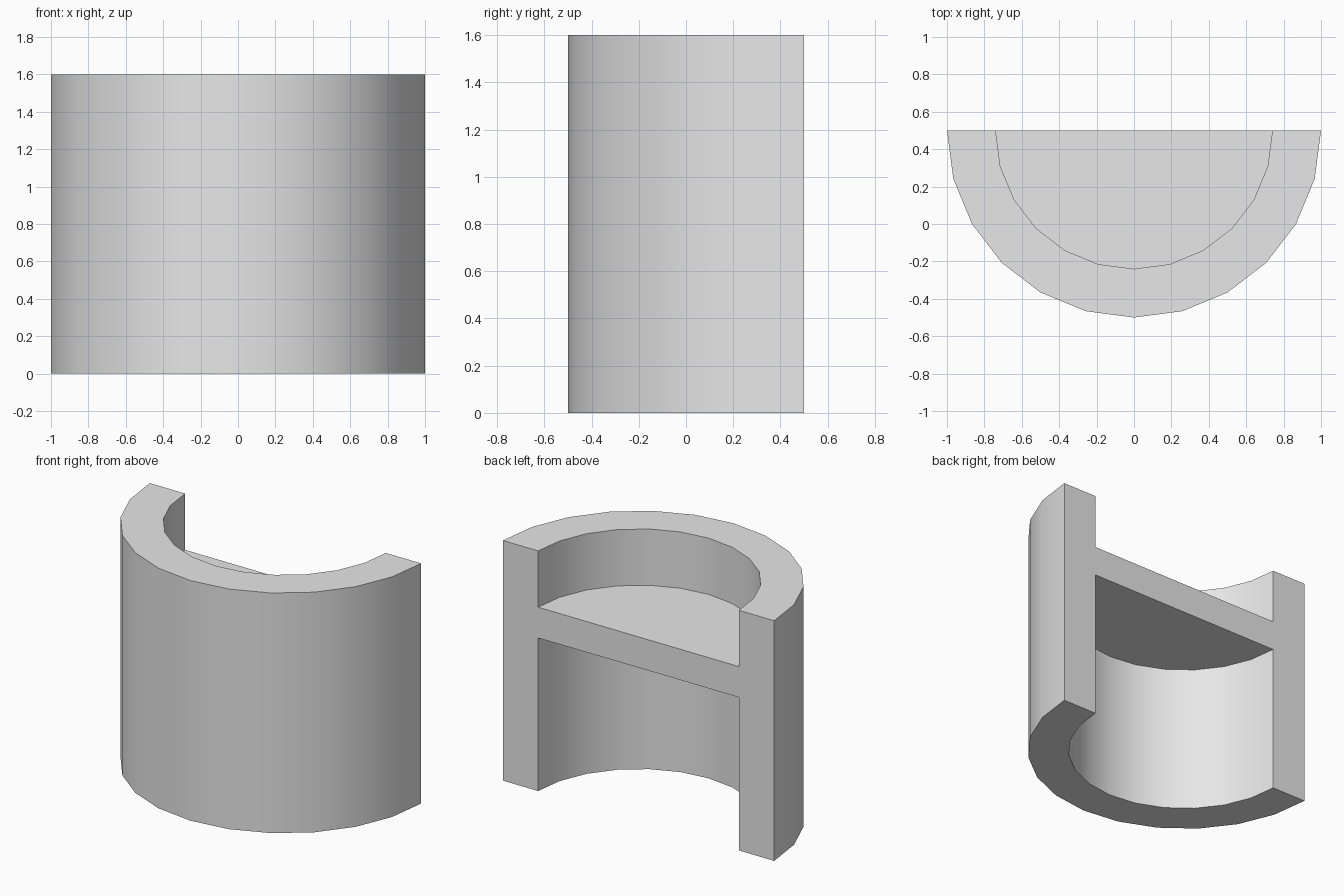
import bpy
import bmesh
from math import cos, sin, pi, radians

cube = bpy.data.objects.get("Cube")
if cube:
    bpy.data.objects.remove(cube, do_unlink=True)

SEGMENTS = 12
OUTER, INNER = 1.0, 0.74
BACK_Y = 0.5
LEVELS = [0.0, 1.02, 1.225, 1.6]   # base, shelf underside, shelf top, rim

grey = bpy.data.materials.new("light_grey")
grey.use_nodes = True
grey.diffuse_color = (0.8, 0.8, 0.8, 1)
grey.node_tree.nodes["Principled BSDF"].inputs["Base Color"].default_value = (0.8, 0.8, 0.8, 1)

bm = bmesh.new()


def arc(radius, z):
    """Half circle bulging to the front, from +x round to -x."""
    angles = [pi * i / SEGMENTS for i in range(SEGMENTS + 1)]
    return [bm.verts.new((radius * cos(a), BACK_Y - radius * sin(a), z)) for a in angles]


def strip(a, b):
    """Quads joining two arcs."""
    for i in range(SEGMENTS):
        bm.faces.new((a[i], a[i + 1], b[i + 1], b[i]))


outer = [arc(OUTER, z) for z in LEVELS]
inner = [arc(INNER, z) for z in LEVELS]

# Curved wall and its flat back ends
for k in range(3):
    strip(outer[k], outer[k + 1])
    if k != 1:
        strip(inner[k], inner[k + 1])
    for end in (0, -1):
        bm.faces.new((outer[k][end], inner[k][end], inner[k + 1][end], outer[k + 1][end]))

# Bottom and top rims
for k in (0, 3):
    strip(outer[k], inner[k])

# Half-round shelf, flush with the wall at the back
for k in (1, 2):
    bm.faces.new(inner[k])
bm.faces.new((inner[1][0], inner[1][-1], inner[2][-1], inner[2][0]))

bmesh.ops.recalc_face_normals(bm, faces=bm.faces)
for face in bm.faces:
    face.smooth = True

mesh = bpy.data.meshes.new("half_round_wall_with_shelf")
bm.to_mesh(mesh)
bm.free()
mesh.set_sharp_from_angle(angle=radians(30))
mesh.materials.append(grey)
body = bpy.data.objects.new("half_round_wall_with_shelf", mesh)
bpy.context.collection.objects.link(body)
